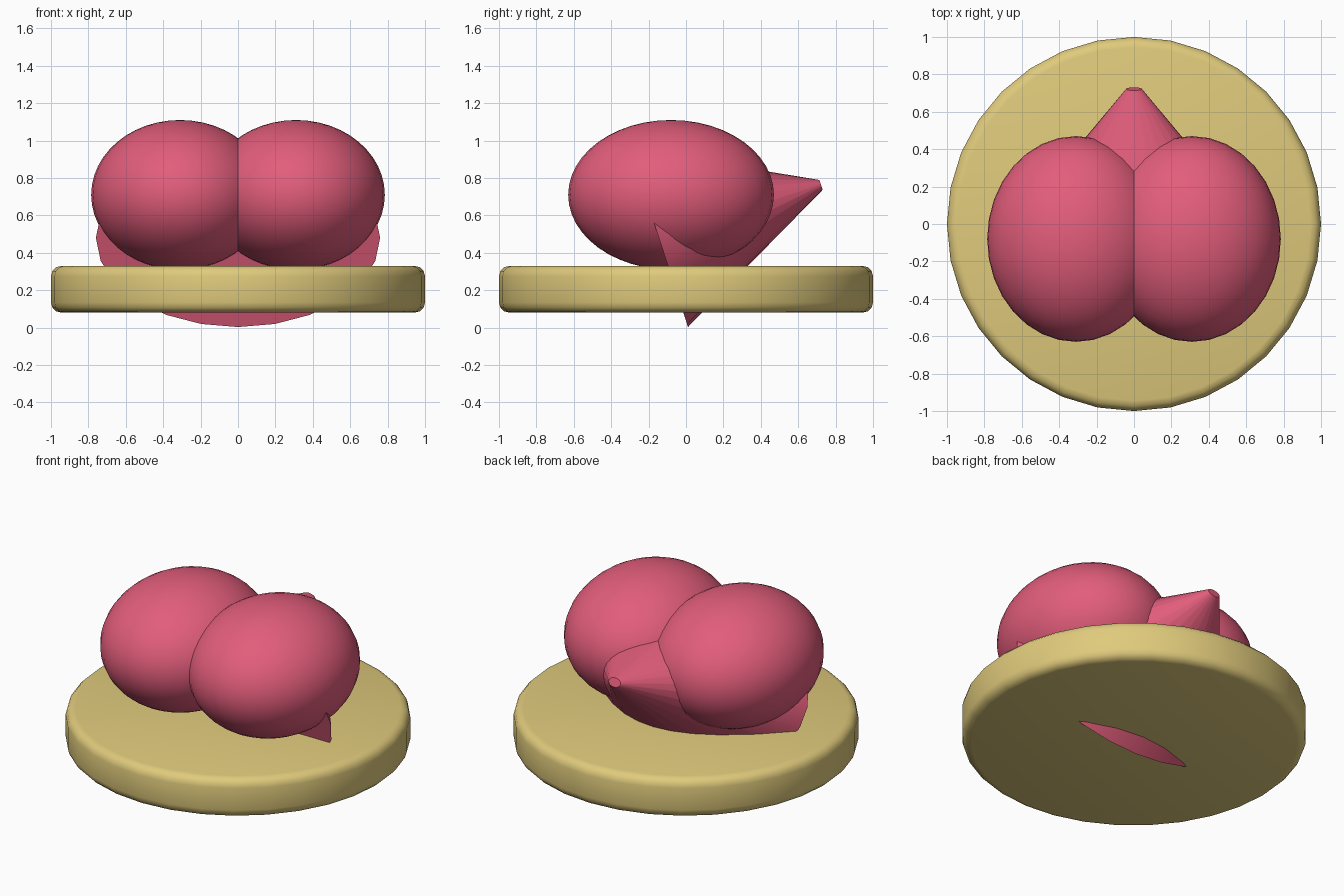
import bpy
import bmesh
import math
from mathutils import Matrix, Vector

cube = bpy.data.objects.get("Cube")
if cube:
    bpy.data.objects.remove(cube, do_unlink=True)


def material(name, color):
    mat = bpy.data.materials.new(name)
    mat.use_nodes = True
    mat.diffuse_color = color
    mat.node_tree.nodes["Principled BSDF"].inputs["Base Color"].default_value = color
    return mat


def finish(name, bm, mat, angle):
    bmesh.ops.recalc_face_normals(bm, faces=bm.faces)
    mesh = bpy.data.meshes.new(name)
    bm.to_mesh(mesh)
    bm.free()
    mesh.materials.append(mat)
    obj = bpy.data.objects.new(name, mesh)
    bpy.context.collection.objects.link(obj)
    bpy.ops.object.select_all(action="DESELECT")
    obj.select_set(True)
    bpy.context.view_layer.objects.active = obj
    bpy.ops.object.shade_smooth_by_angle(angle=math.radians(angle))
    return obj


pink = material("rose pink", (0.76, 0.11, 0.2, 1))
gold = material("pale gold", (0.74, 0.59, 0.2, 1))

# Round base with softened rims
bm = bmesh.new()
bmesh.ops.create_cone(bm, cap_ends=True, segments=32, radius1=1, radius2=1,
                      depth=0.25, matrix=Matrix.Translation((0, 0, 0.205)))
rims = [e for e in bm.edges if abs(e.verts[0].co.z - e.verts[1].co.z) < 0.01]
bmesh.ops.bevel(bm, geom=rims, offset=0.055, segments=3, profile=0.5, affect="EDGES")
finish("base_disc", bm, gold, 40)

# Two rounded lobes of the heart
for side, x in (("left", 0.31), ("right", -0.31)):
    bm = bmesh.new()
    bmesh.ops.create_uvsphere(bm, u_segments=32, v_segments=24, radius=1)
    bmesh.ops.transform(bm, verts=bm.verts, matrix=Matrix.LocRotScale(
        Vector((x, -0.08, 0.71)), None, Vector((0.475, 0.55, 0.4))))
    finish(side + "_lobe", bm, pink, 40)

# Flattened, tilted cone forming the heart's point
start, end = Vector((0, -0.145, 0.48)), Vector((0, 0.722, 0.763))
axis = end - start
tilt = -math.atan2(axis.y, axis.z)
bm = bmesh.new()
bmesh.ops.create_cone(bm, cap_ends=True, segments=24, radius1=0.76, radius2=0.042,
                      depth=axis.length)
bmesh.ops.transform(bm, verts=bm.verts, matrix=Matrix.Translation((start + end) / 2)
                    @ Matrix.Rotation(tilt, 4, "X") @ Matrix.Diagonal((1, 0.66, 1, 1)))
finish("heart_point", bm, pink, 30)
